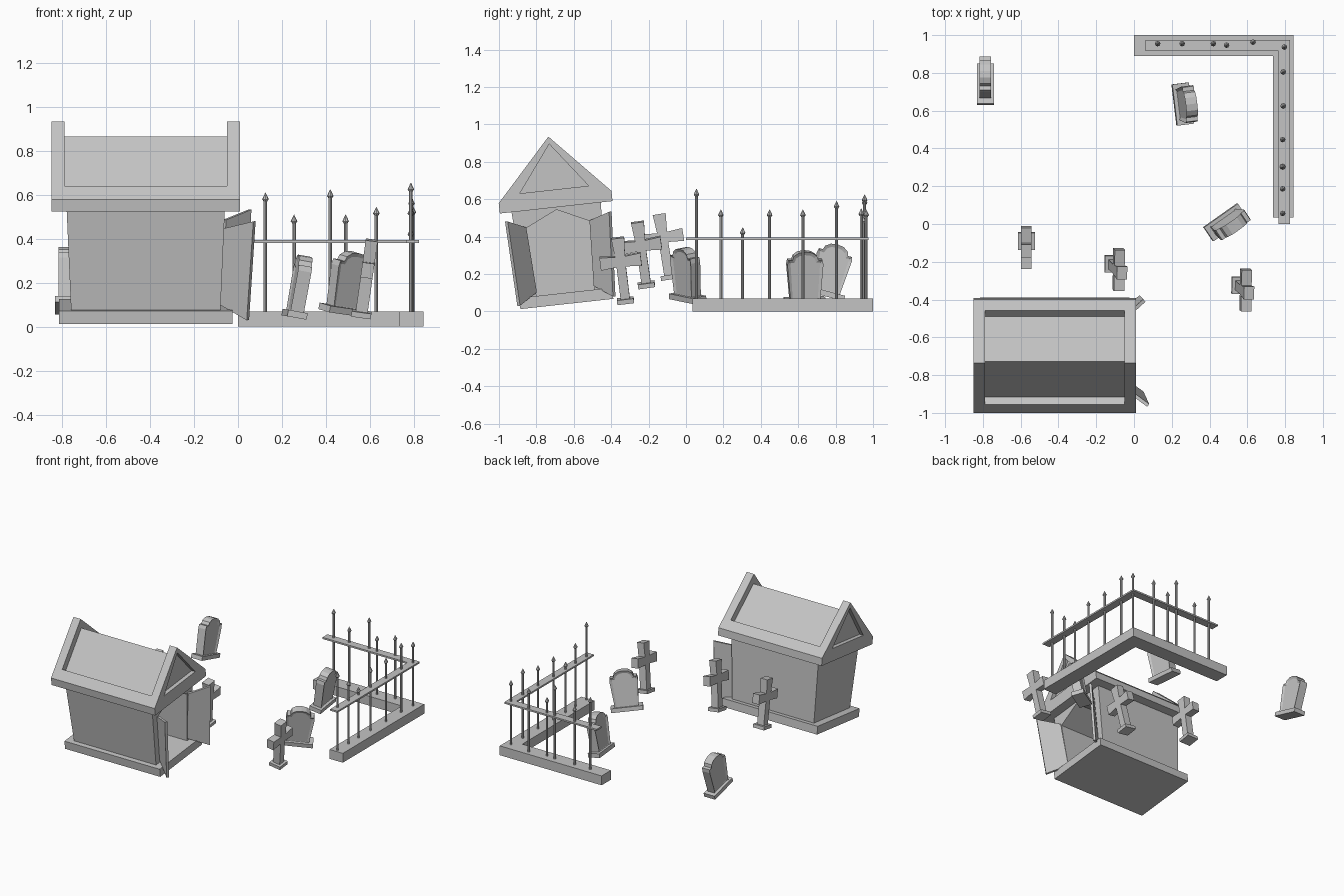
import bpy, bmesh
from math import radians
from mathutils import Matrix, Vector, Euler

old = bpy.data.objects.get("Cube")
if old:
    bpy.data.objects.remove(old)

stone = bpy.data.materials.new("grey_stone")
stone.use_nodes = True
GREY = (0.55, 0.55, 0.55, 1)
stone.diffuse_color = GREY
stone.node_tree.nodes["Principled BSDF"].inputs["Base Color"].default_value = GREY


def finish(name, bm, matrix=Matrix()):
    bmesh.ops.recalc_face_normals(bm, faces=bm.faces)
    mesh = bpy.data.meshes.new(name)
    bm.to_mesh(mesh)
    bm.free()
    mesh.materials.append(stone)
    obj = bpy.data.objects.new(name, mesh)
    bpy.context.collection.objects.link(obj)
    obj.matrix_world = matrix
    return obj


def add_prism(bm, outline, lo, hi, axis="x"):
    """Extrude a (y, z) outline along x, or an (x, y) outline along z."""
    place = (lambda p, t: (t, *p)) if axis == "x" else (lambda p, t: (*p, t))
    face = bm.faces.new([bm.verts.new(place(p, lo)) for p in outline])
    ext = bmesh.ops.extrude_face_region(bm, geom=[face])["geom"]
    shift = Vector(place((0, 0), hi - lo))
    bmesh.ops.translate(bm, verts=[g for g in ext if isinstance(g, bmesh.types.BMVert)], vec=shift)


def prism(name, outline, lo, hi, matrix=Matrix(), axis="x"):
    bm = bmesh.new()
    add_prism(bm, outline, lo, hi, axis)
    return finish(name, bm, matrix)


def rect(x0, x1, y0, y1):
    return [(x0, y0), (x1, y0), (x1, y1), (x0, y1)]


def mirrored(half):
    """Close a right-hand half outline, listed bottom to top, about zero."""
    return half + [(-a, b) for a, b in reversed(half) if a > 0]


def cut(obj, cutter):
    mod = obj.modifiers.new("cut", "BOOLEAN")
    mod.operation = "DIFFERENCE"
    mod.solver = "EXACT"
    mod.object = cutter
    cutter.hide_render = True
    bpy.context.view_layer.update()
    bpy.context.view_layer.objects.active = obj
    bpy.ops.object.modifier_apply(modifier=mod.name)
    bpy.data.objects.remove(cutter)


def pose(loc, rx=0, ry=0, rz=0):
    """Turn about z first, then lean."""
    lean = Euler((radians(rx), radians(ry), 0)).to_matrix().to_4x4()
    return Matrix.Translation(loc) @ lean @ Matrix.Rotation(radians(rz), 4, "Z")


# Leaning mausoleum: plinth and tapered walls with a doorway
TOMB = pose((-0.42, -0.637, 0.04), rx=6.3)
prism("mausoleum_plinth", rect(-0.395, 0.395, -0.25, 0.25), 0, 0.06, TOMB, "z")

bm = bmesh.new()
add_prism(bm, rect(-0.34, 0.34, -0.215, 0.215), 0.06, 0.53, "z")
for v in bm.verts:
    if v.co.z > 0.3:
        v.co.x *= 1.06
        v.co.y *= 1.12
walls = finish("mausoleum_walls", bm, TOMB)
doorway = mirrored([(0.155, 0.03), (0.175, 0.425), (0, 0.507)])
cut(walls, prism("doorway_cutter", doorway, -0.3, 0.6, TOMB))

# Roof: recessed slopes between two raised gables
slopes = mirrored([(0.303, 0.52), (0.303, 0.575), (0.25, 0.632), (0.214, 0.6), (0, 0.83)])
prism("roof_slopes", slopes, -0.37, 0.37, TOMB)
gable = mirrored([(0.303, 0.52), (0.303, 0.575), (0, 0.9)])
recess = mirrored([(0.185, 0.615), (0, 0.86)])
for side, s in (("left", 1), ("right", -1)):
    end = prism(side + "_gable", gable, *sorted((s * 0.37, s * 0.43)), TOMB)
    cut(end, prism("gable_cutter", recess, *sorted((s * 0.4, s * 0.5)), TOMB))

# Doors hanging open, hinge edge first
doors = {
    "front_door": [(0.34, -0.16, 0.08), (0.36, -0.178, 0.43), (0.495, -0.273, 0.473), (0.465, -0.257, 0.018)],
    "back_door": [(0.34, 0.16, 0.08), (0.36, 0.176, 0.43), (0.475, 0.285, 0.465), (0.455, 0.256, 0.012)],
}
for name, corners in doors.items():
    bm = bmesh.new()
    bm.faces.new([bm.verts.new(c) for c in corners])
    door = finish(name, bm, TOMB)
    solid = door.modifiers.new("thickness", "SOLIDIFY")
    solid.thickness = 0.018
    solid.offset = 0

# Fence: corner kerb and flat rail
kerb = [(0, 1), (0, 0.89), (0.735, 0.89), (0.735, 0.035), (0.845, 0.035), (0.845, 1)]
prism("fence_kerb", kerb, 0, 0.07, axis="z")
rail = [(0.06, 0.975), (0.06, 0.915), (0.765, 0.915), (0.765, 0), (0.825, 0), (0.825, 0.975)]
prism("fence_rail", rail, 0.382, 0.394, axis="z")

# Fence pickets: x, y, height
pickets = [
    (0.125, 0.955, 0.61), (0.255, 0.955, 0.51), (0.42, 0.955, 0.625),
    (0.49, 0.947, 0.51), (0.63, 0.963, 0.545), (0.796, 0.937, 0.55),
    (0.79, 0.805, 0.59), (0.79, 0.625, 0.545), (0.787, 0.447, 0.545),
    (0.787, 0.303, 0.45), (0.787, 0.186, 0.545), (0.787, 0.056, 0.655),
]
for i, (x, y, top) in enumerate(pickets):
    bm = bmesh.new()
    for r1, r2, lo, hi in ((0.008, 0.008, 0.06, top - 0.03),
                           (0.008, 0.015, top - 0.04, top - 0.03),
                           (0.015, 0.001, top - 0.03, top)):
        bmesh.ops.create_cone(bm, cap_ends=True, segments=8, radius1=r1, radius2=r2,
                              depth=hi - lo, matrix=Matrix.Translation((0, 0, (lo + hi) / 2)))
    finish(f"fence_picket_{i + 1}", bm, Matrix.Translation((x, y, 0)))


# Grave markers: an upright outline on a small plinth
def marker(name, outline, depth, plinth, matrix, inset=0):
    bm = bmesh.new()
    add_prism(bm, outline, -depth / 2, depth / 2)
    if inset:
        bmesh.ops.recalc_face_normals(bm, faces=bm.faces)
        faces = [f for f in bm.faces if abs(f.normal.x) > 0.9]
        bmesh.ops.inset_individual(bm, faces=faces, thickness=inset, depth=-0.008)
    finish(name, bm, matrix)
    w, d, h = plinth
    prism(name + "_plinth", rect(-d / 2, d / 2, -w / 2, w / 2), 0, h, matrix, "z")


cross = mirrored([(0.025, 0.02), (0.025, 0.2), (0.11, 0.193), (0.11, 0.262),
                  (0.027, 0.255), (0.035, 0.355)])
for i, where in enumerate((pose((0.56, -0.322, 0.045), 7, 8),
                           pose((-0.112, -0.21, 0.13), 8, 8),
                           pose((-0.57, -0.088, 0.17), 9))):
    marker(f"cross_{i + 1}", cross, 0.055, (0.09, 0.09, 0.025), where)

headstone = mirrored([(0.08, 0.02), (0.097, 0.215), (0.092, 0.24), (0.07, 0.24),
                      (0.062, 0.262), (0.035, 0.28), (0, 0.285)])
for i, where in enumerate((pose((-0.787, 0.737, 0.083), -15),
                           pose((0.255, 0.635, 0.042), 0, 10, 7),
                           pose((0.48, 0.01, 0.06), 4, 11, -55))):
    marker(f"headstone_{i + 1}", headstone, 0.062, (0.22, 0.09, 0.03), where, 0.018)
